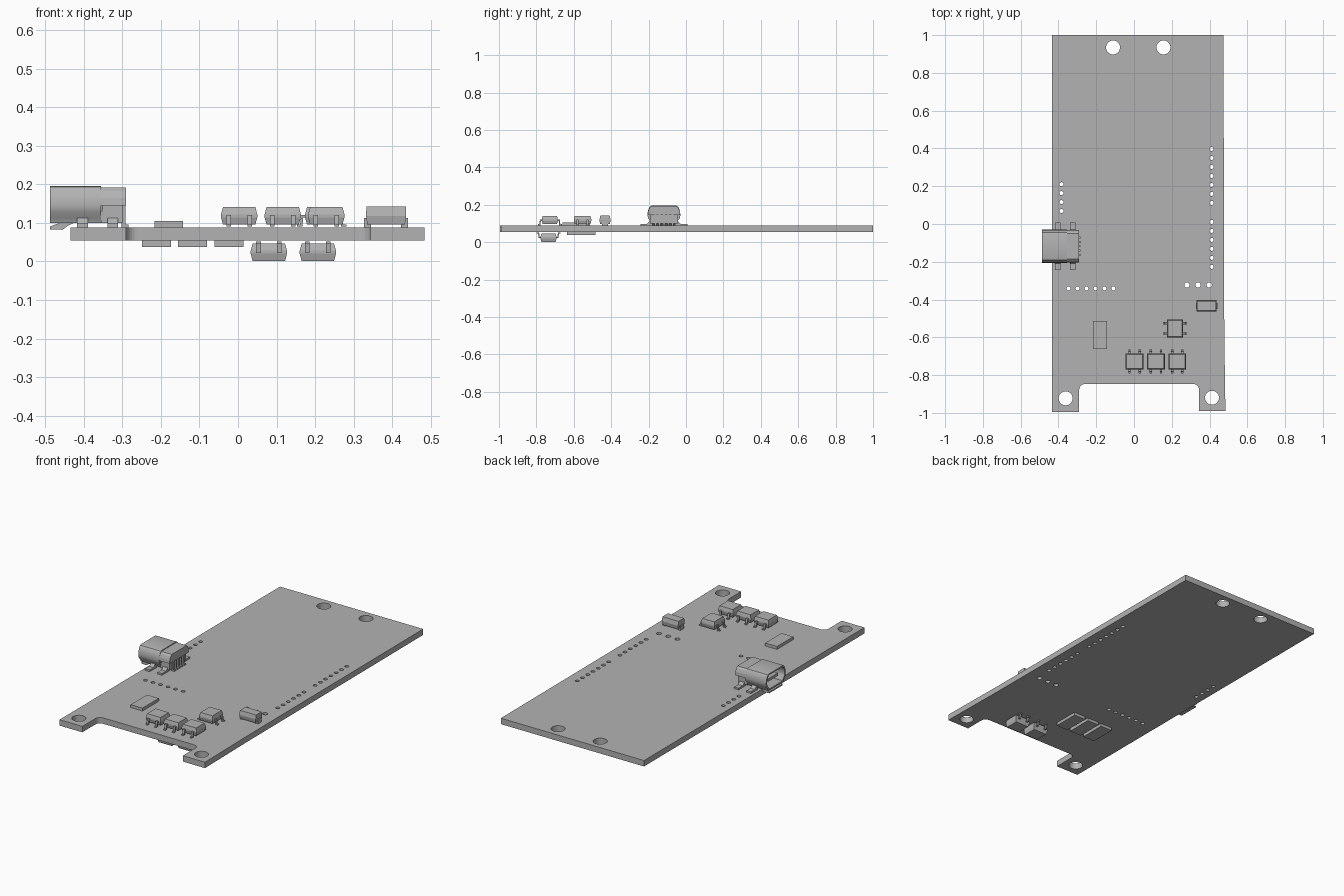
import bpy, bmesh
from math import cos, sin, pi
from mathutils import Matrix, Vector

cube = bpy.data.objects.get("Cube")
if cube:
    bpy.data.objects.remove(cube, do_unlink=True)

grey = bpy.data.materials.new("plain grey")
grey.use_nodes = True
colour = (0.45, 0.45, 0.45, 1)
grey.diffuse_color = colour
grey.node_tree.nodes["Principled BSDF"].inputs["Base Color"].default_value = colour

TOP, BOTTOM = 0.088, 0.054


def add_object(name, mesh):
    ob = bpy.data.objects.new(name, mesh)
    bpy.context.scene.collection.objects.link(ob)
    mesh.materials.clear()
    mesh.materials.append(grey)
    return ob


def finish(name, bm, matrix=Matrix()):
    bmesh.ops.recalc_face_normals(bm, faces=bm.faces)
    bm.transform(matrix)
    if matrix.determinant() < 0:
        bmesh.ops.reverse_faces(bm, faces=bm.faces)
    mesh = bpy.data.meshes.new(name)
    bm.to_mesh(mesh)
    bm.free()
    return add_object(name, mesh)


def loft(bm, rings, caps=True):
    loops = [[bm.verts.new(p) for p in ring] for ring in rings]
    n = len(loops[0])
    for a, b in zip(loops, loops[1:]):
        for i in range(n):
            bm.faces.new((a[i], a[(i + 1) % n], b[(i + 1) % n], b[i]))
    if caps:
        bm.faces.new(loops[0])
        bm.faces.new(loops[-1])


def rect(hx, hy, z, cx=0, cy=0):
    return [(cx + sx * hx, cy + sy * hy, z) for sx, sy in ((-1, -1), (1, -1), (1, 1), (-1, 1))]


def box(bm, x0, x1, y0, y1, z0, z1):
    args = ((x1 - x0) / 2, (y1 - y0) / 2)
    mid = ((x0 + x1) / 2, (y0 + y1) / 2)
    loft(bm, [rect(*args, z0, *mid), rect(*args, z1, *mid)])


def circle(x, y, r, n):
    return [(x + r * cos(2 * pi * i / n), y + r * sin(2 * pi * i / n)) for i in range(n)]


# Circuit board: outline with rounded notch, mounting holes and pin holes
def arc(x, y, r, start, end):
    return [(x + r * cos(start + (end - start) * i / 6), y + r * sin(start + (end - start) * i / 6))
            for i in range(7)]


outline = [(-0.434, 1), (-0.434, -0.995), (-0.29, -0.995)]
outline += arc(-0.26, -0.877, 0.03, pi, pi / 2)
outline += arc(0.314, -0.877, 0.03, pi / 2, 0)
outline += [(0.344, -0.99), (0.484, -0.99), (0.478, -0.58), (0.475, 0.51), (0.473, 1)]

loops = [outline]
for x, y in ((-0.111, 0.935), (0.156, 0.935), (-0.362, -0.923), (0.413, -0.92)):
    loops.append(circle(x, y, 0.037, 32))
pitch = 0.0476
for i in range(7):
    loops.append(circle(0.411, 0.397 - pitch * i, 0.011, 12))
for i in range(6):
    loops.append(circle(0.411, 0.011 - pitch * i, 0.011, 12))
    loops.append(circle(-0.347 + pitch * i, -0.341, 0.011, 12))
for i in range(4):
    loops.append(circle(-0.384, 0.211 - pitch * i, 0.011, 12))
for i in range(3):
    loops.append(circle(0.28 + 0.059 * i, -0.323, 0.014, 12))

curve = bpy.data.curves.new("board_outline", "CURVE")
curve.dimensions = "2D"
curve.fill_mode = "BOTH"
curve.extrude = (TOP - BOTTOM) / 2
for pts in loops:
    spline = curve.splines.new("POLY")
    spline.points.add(len(pts) - 1)
    for p, (x, y) in zip(spline.points, pts):
        p.co = (x, y, 0, 1)
    spline.use_cyclic_u = True
helper = bpy.data.objects.new("board_outline", curve)
bpy.context.scene.collection.objects.link(helper)
bpy.context.view_layer.update()
board_mesh = bpy.data.meshes.new_from_object(
    helper.evaluated_get(bpy.context.evaluated_depsgraph_get()))
board_mesh.transform(Matrix.Translation((0, 0, (TOP + BOTTOM) / 2)))
bpy.data.objects.remove(helper, do_unlink=True)
board = add_object("circuit_board", board_mesh)
for poly in board.data.polygons:
    poly.use_smooth = False


# Four-legged chips: tapered body and bent legs, local z = 0 on the board
def chip(name, x, y, turned=False, below=False):
    bm = bmesh.new()
    loft(bm, [rect(0.042, 0.038, 0.008), rect(0.047, 0.043, 0.026),
              rect(0.047, 0.043, 0.034), rect(0.042, 0.038, 0.053)])
    leg = ((0.04, 0.026), (0.04, 0.032), (0.053, 0.032), (0.056, 0.008),
           (0.064, 0.008), (0.064, 0.002), (0.05, 0.002), (0.048, 0.026))
    for side in (-1, 1):
        for cx in (-0.027, 0.027):
            loft(bm, [[(cx + w, side * ly, lz) for ly, lz in leg] for w in (-0.006, 0.006)])
    m = Matrix.Translation((x, y, BOTTOM if below else TOP))
    if turned:
        m = m @ Matrix.Rotation(pi / 2, 4, "Z")
    if below:
        m = m @ Matrix.Rotation(pi, 4, "X")
    finish(name, bm, m)


for i, x in enumerate((0.003, 0.116, 0.229)):
    chip(f"front_chip_{i + 1}", x, -0.728)
chip("side_chip", 0.217, -0.553, turned=True)
for i, x in enumerate((0.08, 0.207)):
    chip(f"underside_chip_{i + 1}", x, -0.735, below=True)

# Flat rectangular parts above and below the board
bm = bmesh.new()
box(bm, -0.217, -0.142, -0.661, -0.514, TOP, 0.105)
finish("top_flat_part", bm)
for i in range(3):
    bm = bmesh.new()
    x = -0.249 + 0.094 * i
    box(bm, x, x + 0.075, -0.635, -0.485, 0.037, BOTTOM)
    finish(f"underside_flat_part_{i + 1}", bm)

# Diode with end tabs
bm = bmesh.new()
loft(bm, [rect(0.049, 0.026, 0.096, 0.384, -0.433), rect(0.052, 0.03, 0.118, 0.384, -0.433),
          rect(0.051, 0.025, 0.142, 0.384, -0.433)])
for x0, x1 in ((0.327, 0.345), (0.423, 0.441)):
    box(bm, x0, x1, -0.449, -0.417, TOP, 0.112)
finish("diode", bm)

# Connector shell: hollow, open to the side edge, with rounded upper shoulders
CY = -0.118
half = ((0.068, 0.1), (0.072, 0.112), (0.085, 0.128), (0.088, 0.145),
        (0.086, 0.165), (0.08, 0.183), (0.072, 0.193), (0.062, 0.196))


def shell_ring(x, inset=0):
    pts = [(s, z) for s, z in half] + [(-s, z) for s, z in reversed(half)]
    ky, kz = 1 - inset / 0.088, 1 - inset / 0.048
    return [(x, CY + s * ky, 0.148 + (z - 0.148) * kz) for s, z in pts]


bm = bmesh.new()
loft(bm, [shell_ring(-0.35, 0.008), shell_ring(-0.487, 0.008), shell_ring(-0.487), shell_ring(-0.355)])
finish("connector_shell", bm)
shell = bpy.data.objects["connector_shell"]
bpy.context.view_layer.objects.active = shell
shell.select_set(True)
bpy.ops.object.shade_smooth_by_angle(angle=0.6)

# Connector rear: upper cover and narrower core
bm = bmesh.new()
cover = [(0.087, 0.145), (0.085, 0.165), (0.078, 0.182), (0.068, 0.191)]
ring = cover + [(-s, z) for s, z in reversed(cover)]
loft(bm, [[(x, CY + s, z) for s, z in ring] for x in (-0.355, -0.29)])
box(bm, -0.355, -0.3, CY - 0.074, CY + 0.074, 0.1, 0.146)
finish("connector_rear", bm)

# Tongue, bent lower lip and contact pins
bm = bmesh.new()
box(bm, -0.47, -0.35, CY - 0.045, CY + 0.045, 0.14, 0.156)
finish("connector_tongue", bm)
bm = bmesh.new()
lip = ((-0.425, 0.108), (-0.425, 0.1), (-0.442, 0.092), (-0.455, 0.082),
       (-0.487, 0.083), (-0.487, 0.091), (-0.455, 0.102))
loft(bm, [[(x, CY + s, z) for x, z in lip] for s in (-0.06, 0.06)])
finish("connector_lip", bm)
bm = bmesh.new()
for i in range(-2, 3):
    y = CY + 0.023 * i
    box(bm, -0.302, -0.292, y - 0.005, y + 0.005, 0.094, 0.165)
    box(bm, -0.302, -0.284, y - 0.005, y + 0.005, TOP, 0.096)
finish("connector_pins", bm)

# Solder tabs along both sides of the connector
bm = bmesh.new()
tab = ((0.06, 0.112), (0.076, 0.112), (0.09, 0.098), (0.126, 0.098), (0.126, TOP), (0.06, TOP))
for x in (-0.403, -0.325):
    for side in (-1, 1):
        loft(bm, [[(x + w, CY + side * s, z) for s, z in tab] for w in (-0.014, 0.014)])
finish("connector_tabs", bm)
